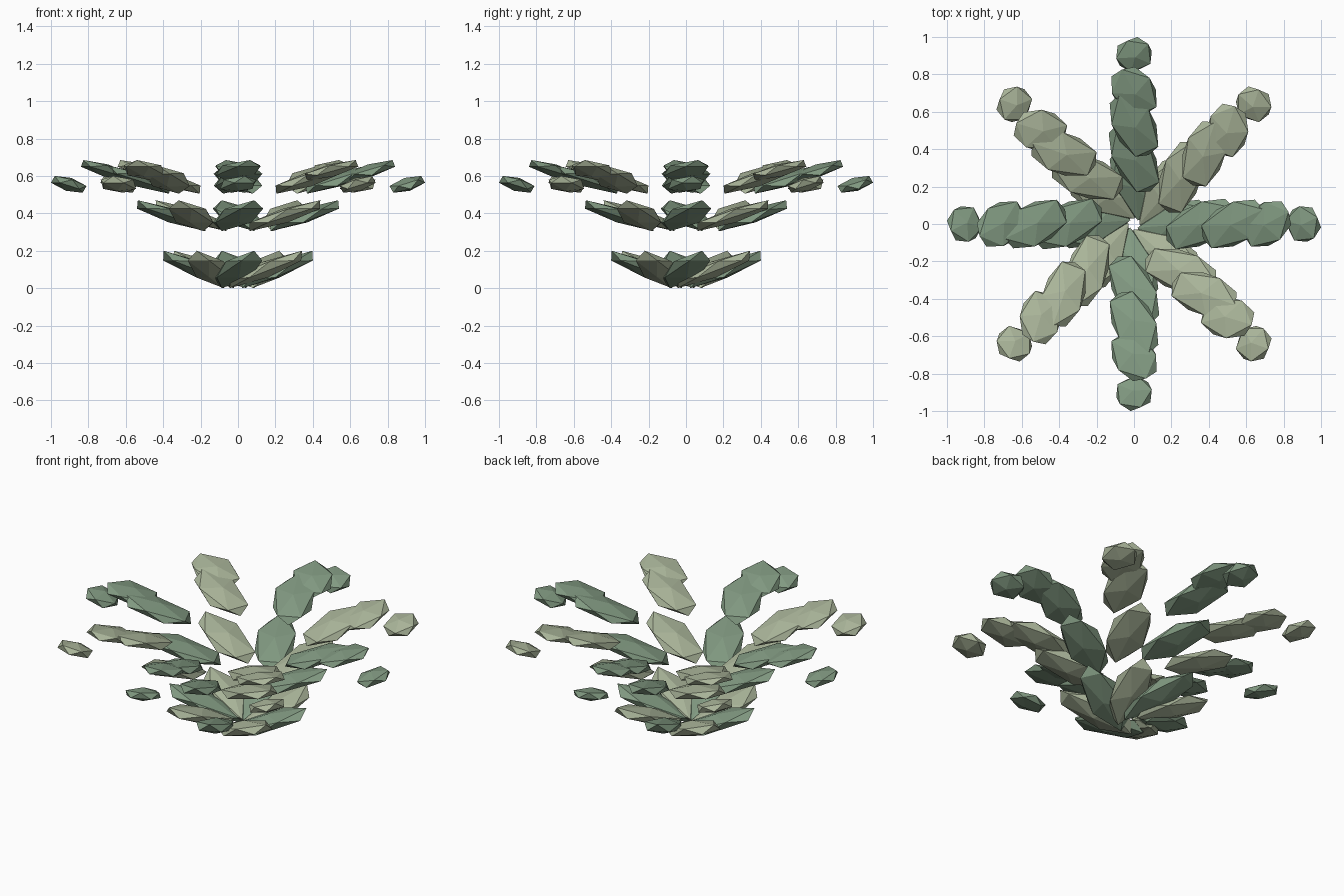
import bpy, bmesh
from math import radians
from mathutils import Matrix, Vector

if "Cube" in bpy.data.objects:
    bpy.data.objects.remove(bpy.data.objects["Cube"])

# Leaf colours
def colour(name, rgb):
    m = bpy.data.materials.new(name)
    m.diffuse_color = (*rgb, 1)
    m.use_nodes = True
    m.node_tree.nodes["Principled BSDF"].inputs["Base Color"].default_value = m.diffuse_color
    return m

green = colour("leaf_green", (0.22, 0.32, 0.22))
olive = colour("leaf_olive", (0.40, 0.46, 0.32))

# Leaflets of one frond, root to tip:
# (half length, half width), radial range, sideways range, height range
LEAFLETS = [
    ((0.24, 0.11), (0.02, 0.40), (-0.13, 0.13), (0.00, 0.20)),
    ((0.225, 0.11), (0.17, 0.54), (-0.135, 0.135), (0.305, 0.47)),
    ((0.20, 0.11), (0.36, 0.70), (-0.13, 0.13), (0.505, 0.655)),
    ((0.16, 0.11), (0.575, 0.84), (-0.12, 0.12), (0.575, 0.685)),
    ((0.105, 0.105), (0.81, 1.00), (-0.095, 0.095), (0.51, 0.60)),
]


def add_leaflet(bm, size, ranges, frond_rot):
    """Flattened icosahedron, tilted up and twisted, fitted to its ranges."""
    verts = bmesh.ops.create_icosphere(bm, subdivisions=1, radius=1)["verts"]
    pose = (Matrix.Rotation(radians(25), 4, 'Z')
            @ Matrix.Rotation(radians(-21), 4, 'Y')
            @ Matrix.Diagonal((size[0], size[1], 0.042, 1)))
    bmesh.ops.transform(bm, matrix=pose, verts=verts)
    lo = [min(v.co[i] for v in verts) for i in range(3)]
    hi = [max(v.co[i] for v in verts) for i in range(3)]
    for v in verts:
        v.co = frond_rot @ Vector([
            r[0] + (v.co[i] - lo[i]) / (hi[i] - lo[i]) * (r[1] - r[0])
            for i, r in enumerate(ranges)])


# Eight fronds around the centre, alternating colours
for k in range(8):
    bm = bmesh.new()
    rot = Matrix.Rotation(radians(45 * k), 3, 'Z')
    for size, *ranges in LEAFLETS:
        add_leaflet(bm, size, ranges, rot)
    mesh = bpy.data.meshes.new(f"frond_{k + 1}")
    bm.to_mesh(mesh)
    bm.free()
    mesh.materials.append(olive if k % 2 else green)
    obj = bpy.data.objects.new(f"frond_{k + 1}", mesh)
    bpy.context.collection.objects.link(obj)
